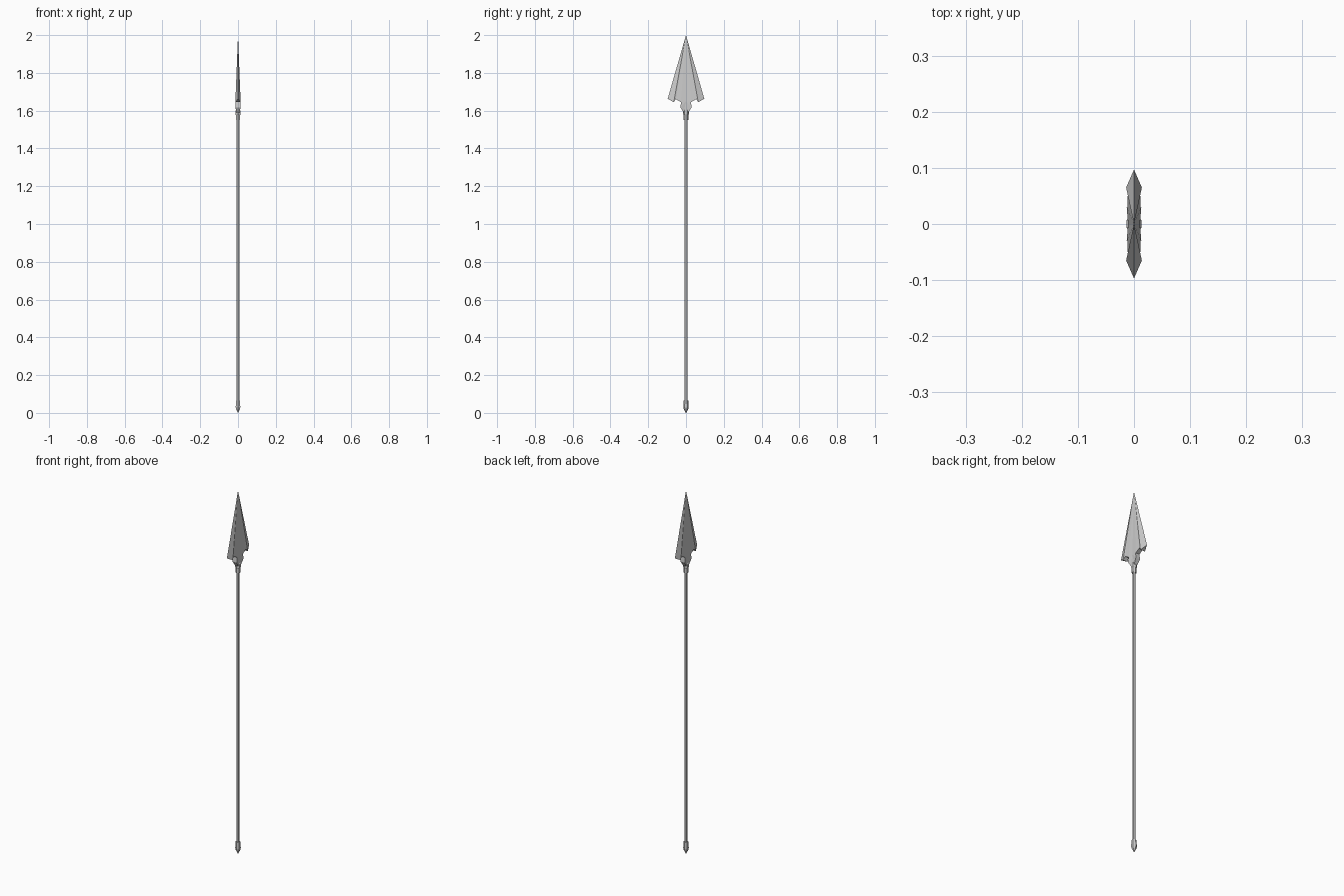
import bpy
import math

if "Cube" in bpy.data.objects:
    bpy.data.objects.remove(bpy.data.objects["Cube"])


def make_object(name, verts, faces):
    mesh = bpy.data.meshes.new(name)
    mesh.from_pydata(verts, [], faces)
    mesh.update()
    obj = bpy.data.objects.new(name, mesh)
    bpy.context.collection.objects.link(obj)
    return obj


def turned(name, profile, sides=6):
    """Flat-sided turned part from (radius, z) rings, corners facing +-y."""
    verts, faces = [], []
    for r, z in profile:
        for i in range(sides):
            a = math.pi / 2 + i * math.tau / sides
            verts.append((r * math.cos(a), r * math.sin(a), z))
    for k in range(len(profile) - 1):
        for i in range(sides):
            j = (i + 1) % sides
            a, b = k * sides, (k + 1) * sides
            faces.append((a + i, a + j, b + j, b + i))
    faces.append(tuple(reversed(range(sides))))
    faces.append(tuple(range(len(verts) - sides, len(verts))))
    return make_object(name, verts, faces)


# Shaft
turned("shaft", [(0.0085, 0.05), (0.0085, 1.57)])

# Pointed butt cap
turned("butt_cap", [(0.001, 0.0), (0.012, 0.021), (0.014, 0.03),
                    (0.0125, 0.066), (0.0085, 0.066)])

# Collar under the head
turned("collar", [(0.0085, 1.55), (0.0125, 1.55), (0.0125, 1.576),
                  (0.015, 1.58), (0.015, 1.598), (0.011, 1.604)])

# Spear head: one quarter, mirrored across x and y
outline = [(0.0, 0.097, 1.663), (0.014, 0.065, 1.645), (0.011, 0.054, 1.661),
           (0.012, 0.027, 1.645), (0.013, 0.029, 1.617), (0.009, 0.013, 1.59)]
n = len(outline)
verts = outline + [(0.0, y, z) for x, y, z in outline[1:]]
tip = len(verts)
verts += [(0.0, 0.0, 2.0), (0.0105, 0.0, 1.65), (0.010, 0.0, 1.59)]
mid, root = tip + 1, tip + 2
faces = [(tip, 0, 1), (tip, 1, 2), (tip, 2, 3), (tip, 3, mid),
         (mid, 3, 4), (mid, 4, 5), (mid, 5, root)]
faces.append((0, n, 1))
faces += [(i, n + i - 1, n + i, i + 1) for i in range(1, n - 1)]
head = make_object("spear_head", verts, faces)
mirror = head.modifiers.new("mirror", 'MIRROR')
mirror.use_axis = (True, True, False)
mirror.merge_threshold = 0.0001
